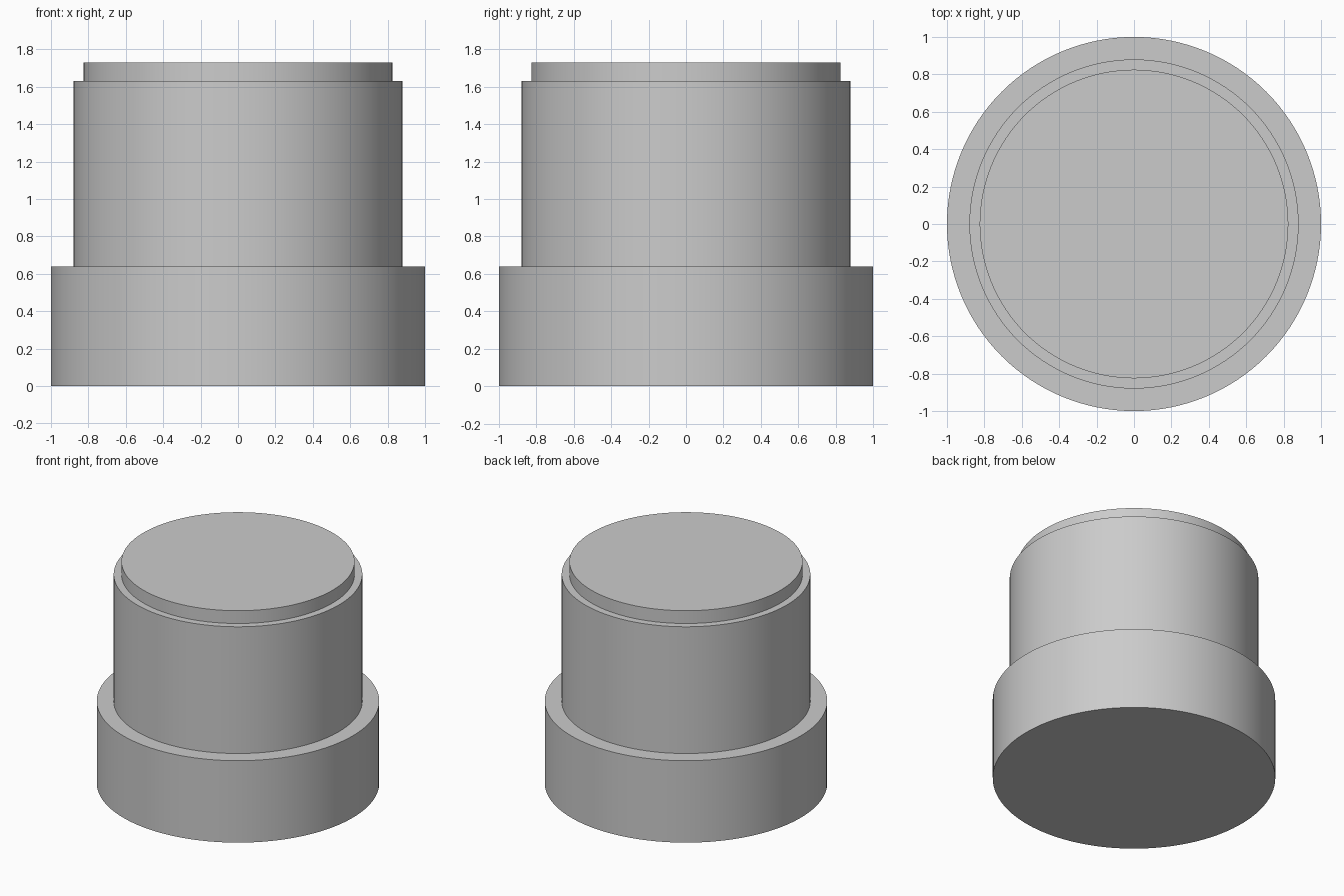
import bpy
import bmesh
import math

SEGMENTS = 128

cube = bpy.data.objects.get("Cube")
if cube:
    bpy.data.objects.remove(cube, do_unlink=True)

# Single grey material
grey = bpy.data.materials.new("plain_grey")
grey.use_nodes = True
colour = (0.6, 0.6, 0.6, 1.0)
grey.diffuse_color = colour
grey.node_tree.nodes["Principled BSDF"].inputs["Base Color"].default_value = colour

# Half outline (radius, height): wide base, tall body, slim top disc
profile = [(1.0, 0.0), (1.0, 0.64), (0.88, 0.64),
           (0.88, 1.63), (0.825, 1.63), (0.825, 1.73)]

# Turn the outline into rings, bridge them, and cap both ends
bm = bmesh.new()
rings = []
for radius, height in profile:
    ring = []
    for i in range(SEGMENTS):
        a = math.tau * i / SEGMENTS
        ring.append(bm.verts.new((radius * math.cos(a), radius * math.sin(a), height)))
    rings.append(ring)
for low, high in zip(rings, rings[1:]):
    for i in range(SEGMENTS):
        j = (i + 1) % SEGMENTS
        bm.faces.new((low[i], low[j], high[j], high[i]))
bm.faces.new(rings[0][::-1])
bm.faces.new(rings[-1])

mesh = bpy.data.meshes.new("stepped_cylinder")
bm.to_mesh(mesh)
bm.free()
mesh.materials.append(grey)
body = bpy.data.objects.new("stepped_cylinder", mesh)
bpy.context.collection.objects.link(body)

# Smooth the round walls, keep the step edges sharp
bpy.ops.object.select_all(action="DESELECT")
body.select_set(True)
bpy.context.view_layer.objects.active = body
bpy.ops.object.shade_smooth_by_angle(angle=math.radians(30))
